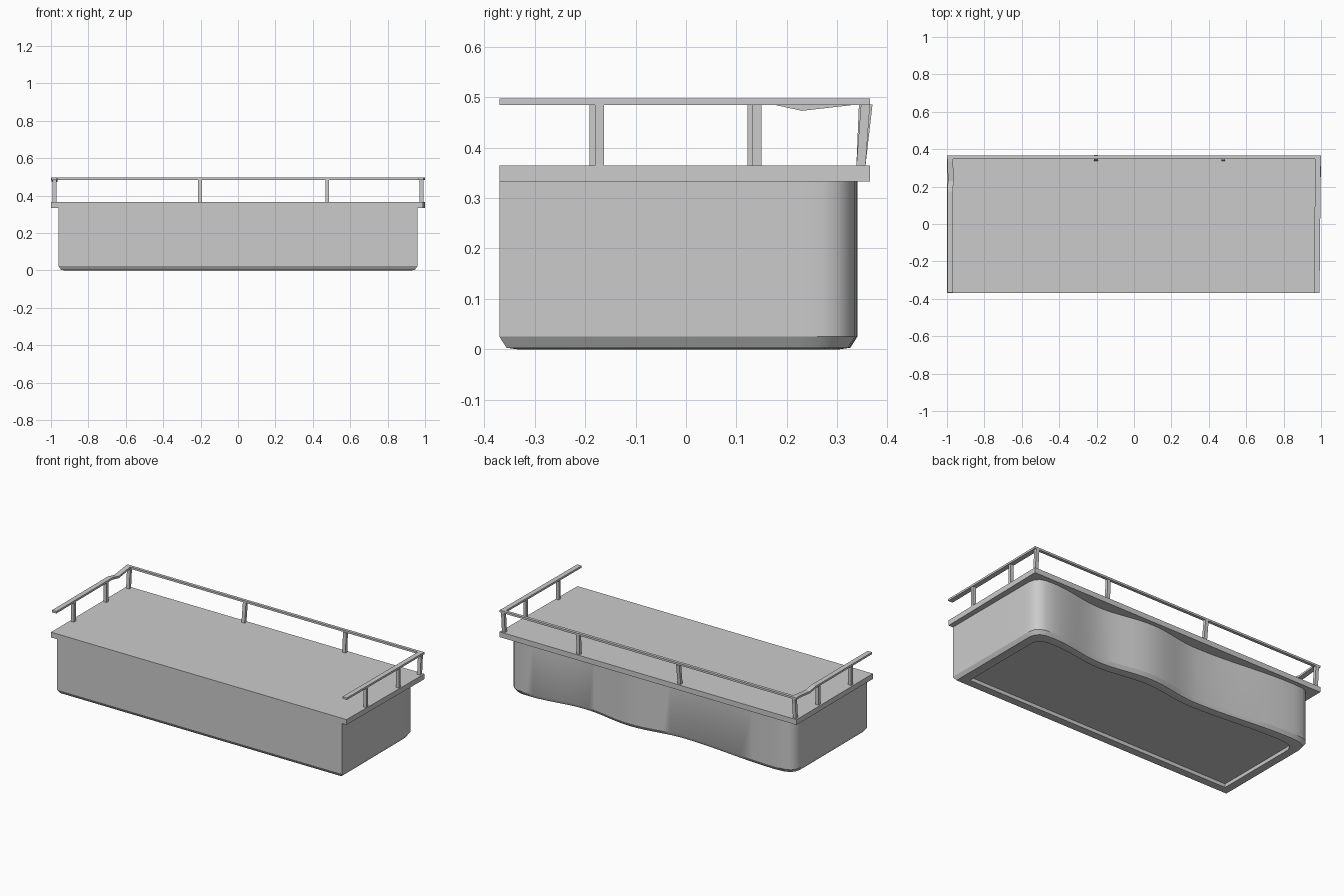
import bpy, bmesh, math
from mathutils import Vector

if "Cube" in bpy.data.objects:
    bpy.data.objects.remove(bpy.data.objects["Cube"])


def mesh_object(name, bm, smooth=False):
    bmesh.ops.recalc_face_normals(bm, faces=bm.faces)
    me = bpy.data.meshes.new(name)
    bm.to_mesh(me)
    bm.free()
    ob = bpy.data.objects.new(name, me)
    bpy.context.collection.objects.link(ob)
    if smooth:
        bpy.ops.object.select_all(action='DESELECT')
        bpy.context.view_layer.objects.active = ob
        ob.select_set(True)
        bpy.ops.object.shade_smooth_by_angle(angle=math.radians(30))
    return ob


def loft(name, rings, smooth=False):
    """Skin a list of closed rings and cap both ends."""
    bm = bmesh.new()
    rows = [[bm.verts.new(p) for p in r] for r in rings]
    n = len(rows[0])
    for a, b in zip(rows, rows[1:]):
        for i in range(n):
            j = (i + 1) % n
            bm.faces.new((a[i], a[j], b[j], b[i]))
    bm.faces.new(rows[0])
    bm.faces.new(rows[-1])
    return mesh_object(name, bm, smooth)


def bar(name, path, w, h, axis):
    """Rectangular bar along a path; axis 'z' = post, 'x'/'y' = rail."""
    across = {'x': ((0, 1, 0), (0, 0, 1)), 'y': ((1, 0, 0), (0, 0, 1)),
              'z': ((1, 0, 0), (0, 1, 0))}[axis]
    u, v = Vector(across[0]) * w / 2, Vector(across[1]) * h / 2
    return loft(name, [[Vector(p) + a * u + b * v for a, b in
                        ((-1, -1), (1, -1), (1, 1), (-1, 1))] for p in path])


# wavy back wall outline: bulges at the ends and middle, hollows between
KEYS = [(-0.84, 0.34), (-0.19, 0.297), (0.15, 0.338), (0.49, 0.297), (0.84, 0.338)]


def back_wave(steps=8):
    pts = []
    for (x0, y0), (x1, y1) in zip(KEYS, KEYS[1:]):
        for k in range(steps):
            t = k / steps
            s = (1 - math.cos(math.pi * t)) / 2
            pts.append((x0 + (x1 - x0) * t, y0 + (y1 - y0) * s))
    return pts + [KEYS[-1]]


corner = [(0.90, 0.335), (0.932, 0.322), (0.951, 0.30), (0.959, 0.27), (0.96, 0.23)]
outline = ([(-0.96, -0.37)] + [(-x, y) for x, y in reversed(corner)]
           + back_wave() + corner + [(0.96, -0.37)])


def ring(z, inset):
    sx, sy = 1 - inset / 0.96, 1 - inset / 0.355
    return [(x * sx, -0.015 + (y + 0.015) * sy, z) for x, y in outline]


# body with chamfered underside and shallow recess
loft("balcony_body", [ring(0.334, 0), ring(0.025, 0), ring(0.003, 0.014),
                      ring(0, 0.035), ring(0, 0.065), ring(0.02, 0.067)], True)

# floor slab
slab = [(-1, -0.37), (0.99, -0.37), (1, 0.365), (-1, 0.365)]
loft("floor_slab", [[(x, y, z) for x, y in slab] for z in (0.333, 0.365)])

# handrails, the left one sagging near its back corner
RZ = 0.491
bar("back_rail", [(-1, 0.356, RZ), (1, 0.356, RZ)], 0.018, 0.012, 'x')
bar("right_rail", [(0.977, -0.37, RZ), (0.984, 0.365, RZ)], 0.03, 0.012, 'y')
bar("left_rail", [(-0.983, -0.365, RZ), (-0.983, 0.175, RZ), (-0.98, 0.23, 0.479),
                  (-0.982, 0.335, RZ), (-0.983, 0.365, RZ)], 0.03, 0.012, 'y')

# posts
for side, label in ((-1, "left"), (1, "right")):
    for i, y in enumerate((-0.177, 0.136)):
        y += side * 0.005
        bar(f"{label}_post_{i + 1}", [(side * 0.981, y, 0.364), (side * 0.981, y, 0.486)],
            0.02, 0.018, 'z')
for name, x, top in (("left_corner_post", -0.98, 0.356), ("back_post_1", -0.203, 0.361),
                     ("back_post_2", 0.477, 0.352), ("right_corner_post", 0.98, 0.356)):
    bar(name, [(x, 0.347, 0.364), (x, top, 0.486)], 0.021, 0.018, 'z')
